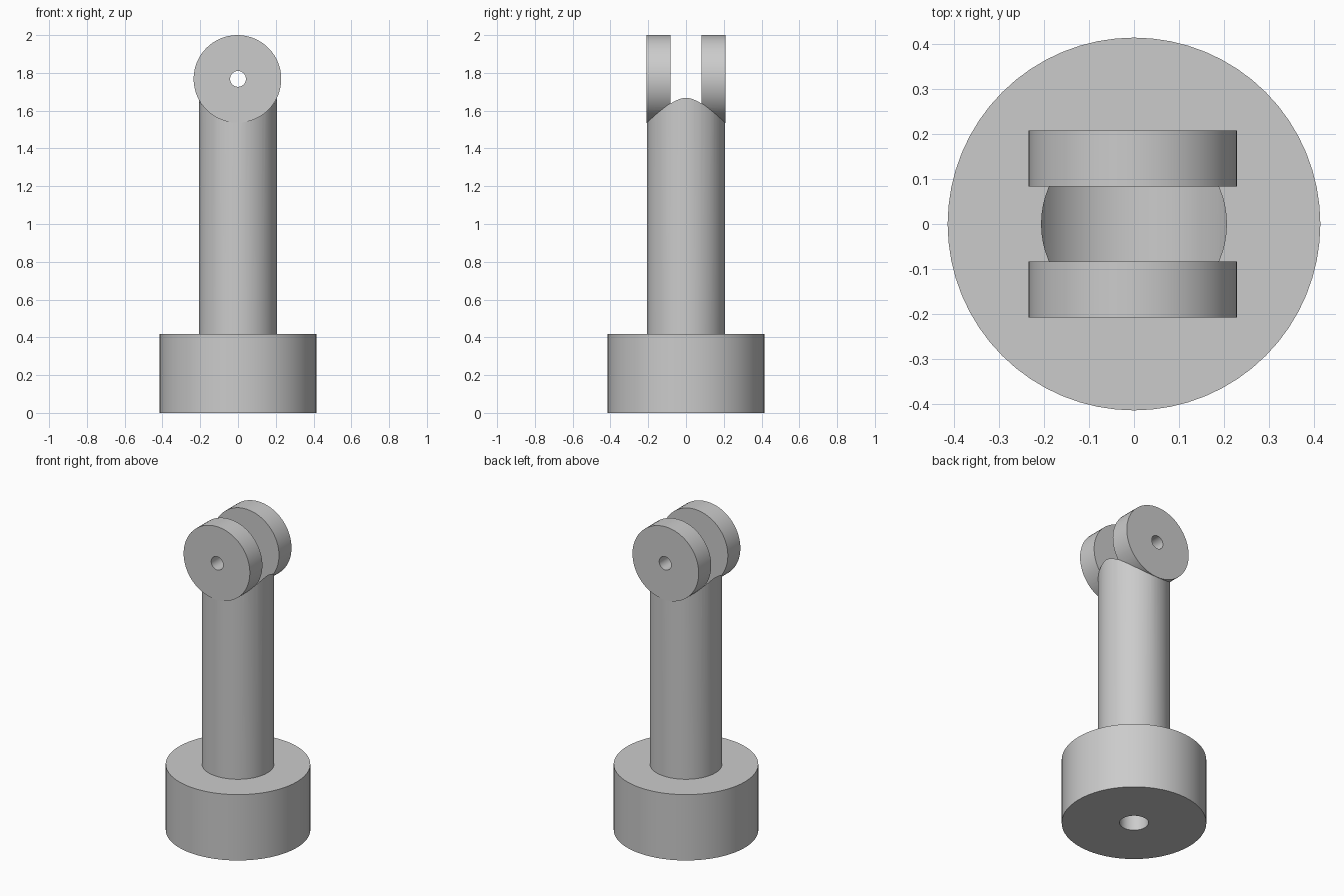
import bpy
import math

old = bpy.data.objects.get("Cube")
if old:
    bpy.data.objects.remove(old, do_unlink=True)

grey = bpy.data.materials.new("light_grey")
grey.use_nodes = True
colour = (0.6, 0.6, 0.6, 1)
grey.diffuse_color = colour
grey.node_tree.nodes["Principled BSDF"].inputs["Base Color"].default_value = colour


def cylinder(name, radius, depth, centre, along_y=False, sides=64):
    bpy.ops.mesh.primitive_cylinder_add(
        vertices=sides, radius=radius, depth=depth, location=centre,
        rotation=(math.pi / 2 if along_y else 0, 0, 0))
    obj = bpy.context.object
    obj.name = name
    obj.data.materials.append(grey)
    return obj


def combine(target, tool, operation):
    tool.hide_render = True
    mod = target.modifiers.new(operation.lower(), 'BOOLEAN')
    mod.operation = operation
    mod.solver = 'EXACT'
    mod.object = tool
    bpy.context.view_layer.objects.active = target
    bpy.ops.object.modifier_apply(modifier=mod.name)
    bpy.data.objects.remove(tool, do_unlink=True)


PIVOT = (-0.003, 0, 1.768)

# Round base with an upright column and a cross barrel on top
body = cylinder("clevis_post", 0.415, 0.417, (0, 0, 0.2085))
combine(body, cylinder("column", 0.207, 1.4, (0, 0, 1.0)), 'UNION')
combine(body, cylinder("barrel", 0.232, 0.417, PIVOT, True), 'UNION')

# Slot that splits the barrel into two discs and hollows the column top
combine(body, cylinder("slot", 0.233, 0.166, PIVOT, True), 'DIFFERENCE')

# Pin hole through the discs and blind bore in the underside
combine(body, cylinder("pin_hole", 0.042, 0.6, (0, 0, 1.768), True, 32), 'DIFFERENCE')
combine(body, cylinder("bore", 0.083, 0.834, (0, 0, 0), False, 32), 'DIFFERENCE')

# Smooth curved walls with crisp rims
bpy.ops.object.select_all(action='DESELECT')
body.select_set(True)
bpy.context.view_layer.objects.active = body
bpy.ops.object.shade_smooth_by_angle(angle=math.radians(30))
